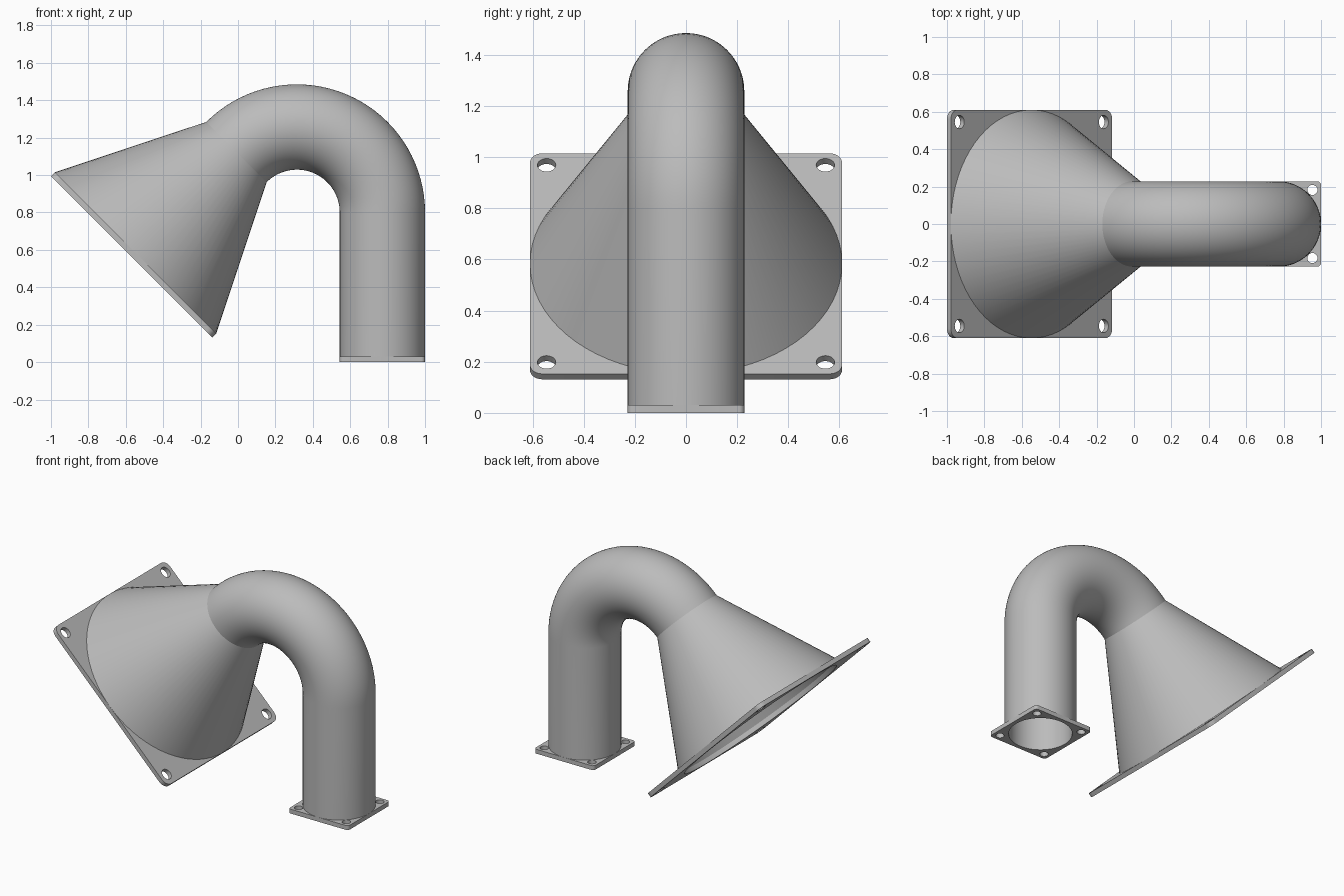
import bpy, bmesh, math
from mathutils import Matrix, Vector

if "Cube" in bpy.data.objects:
    bpy.data.objects.remove(bpy.data.objects["Cube"], do_unlink=True)

# Main dimensions
PIPE_R, WALL, BEND_R = 0.228, 0.027, 0.457
BEND = Vector((0.315, 0, 0.80))      # centre of the elbow bend
HORN_R, HORN_LEN = 0.61, 0.763
THICK = 0.03                         # flange thickness
SEGMENTS, BEND_STEPS = 72, 36

gray = bpy.data.materials.new("light_gray")
gray.use_nodes = True
color = (0.5, 0.5, 0.5, 1)
gray.diffuse_color = color
gray.node_tree.nodes["Principled BSDF"].inputs["Base Color"].default_value = color


def finish(name, mesh, angle):
    obj = bpy.data.objects.new(name, mesh)
    bpy.context.collection.objects.link(obj)
    mesh.materials.clear()
    mesh.materials.append(gray)
    bpy.ops.object.select_all(action='DESELECT')
    obj.select_set(True)
    bpy.context.view_layer.objects.active = obj
    bpy.ops.object.shade_smooth_by_angle(angle=math.radians(angle))
    return obj


def radial(a):
    return Vector((math.cos(a), 0, math.sin(a)))


def hollow_duct(name, stations):
    """Stations are (centre, in-plane direction, outer radius)."""
    bm = bmesh.new()
    side = Vector((0, 1, 0))

    def ring(centre, out, r):
        angles = [2 * math.pi * i / SEGMENTS for i in range(SEGMENTS)]
        return [bm.verts.new(centre + r * (out * math.cos(a) + side * math.sin(a)))
                for a in angles]

    rings = [ring(*s) for s in stations]
    rings += [ring(c, o, r - WALL) for c, o, r in reversed(stations)]
    for a, b in zip(rings, rings[1:] + rings[:1]):
        for i in range(SEGMENTS):
            j = (i + 1) % SEGMENTS
            bm.faces.new((a[i], a[j], b[j], b[i]))
    bmesh.ops.recalc_face_normals(bm, faces=bm.faces)
    mesh = bpy.data.meshes.new(name)
    bm.to_mesh(mesh)
    bm.free()
    return finish(name, mesh, 20)


def arc(cx, cy, r, start, sweep, n):
    return [(cx + r * math.cos(start + sweep * i / n),
             cy + r * math.sin(start + sweep * i / n)) for i in range(n + 1)]


def flange(name, half, corner, bore, bolt, bolt_r, matrix):
    """Rounded square plate with a bore and four bolt holes, centred on local z = 0."""
    outline = []
    for k in range(4):
        a = k * math.pi / 2
        cx = (half - corner) * (1 if k in (0, 3) else -1)
        cy = (half - corner) * (1 if k in (0, 1) else -1)
        outline += arc(cx, cy, corner, a, math.pi / 2, 6)
    loops = [outline, arc(0, 0, bore, 0, 2 * math.pi, SEGMENTS)[:-1]]
    for sx in (-1, 1):
        for sy in (-1, 1):
            loops.append(arc(sx * bolt, sy * bolt, bolt_r, 0, 2 * math.pi, 24)[:-1])
    curve = bpy.data.curves.new(name + "_profile", 'CURVE')
    curve.dimensions, curve.fill_mode, curve.extrude = '2D', 'BOTH', THICK / 2
    for loop in loops:
        spline = curve.splines.new('POLY')
        spline.points.add(len(loop) - 1)
        for p, (x, y) in zip(spline.points, loop):
            p.co = (x, y, 0, 1)
        spline.use_cyclic_u = True
    helper = bpy.data.objects.new(name + "_profile", curve)
    bpy.context.collection.objects.link(helper)
    graph = bpy.context.evaluated_depsgraph_get()
    mesh = bpy.data.meshes.new_from_object(helper.evaluated_get(graph))
    bpy.data.objects.remove(helper, do_unlink=True)
    bm = bmesh.new()
    bm.from_mesh(mesh)
    bmesh.ops.remove_doubles(bm, verts=bm.verts, dist=1e-5)
    bmesh.ops.recalc_face_normals(bm, faces=bm.faces)
    bm.to_mesh(mesh)
    bm.free()
    mesh.transform(matrix)
    return finish(name, mesh, 30)


# Upright pipe and elbow
pipe_x = BEND.x + BEND_R
stations = [(Vector((pipe_x, 0, THICK)), radial(0), PIPE_R)]
for i in range(BEND_STEPS + 1):
    out = radial(math.radians(135) * i / BEND_STEPS)
    stations.append((BEND + out * BEND_R, out, PIPE_R))

# Flared horn leaving the elbow at 45 degrees downward
axis = Vector((-1, 0, -1)).normalized()
elbow_end, out = stations[-1][0], stations[-1][1]
stations.append((elbow_end + axis * HORN_LEN, out, HORN_R))
hollow_duct("duct", stations)

# Mounting flanges
flange("base_flange", PIPE_R, 0.02, PIPE_R - WALL, 0.182, 0.027,
       Matrix.Translation((pipe_x, 0, THICK / 2)))
flange("horn_flange", HORN_R, 0.05, HORN_R - WALL, 0.545, 0.036,
       Matrix.Translation(elbow_end + axis * (HORN_LEN + THICK / 2))
       @ Matrix.Rotation(math.radians(45), 4, 'Y'))
